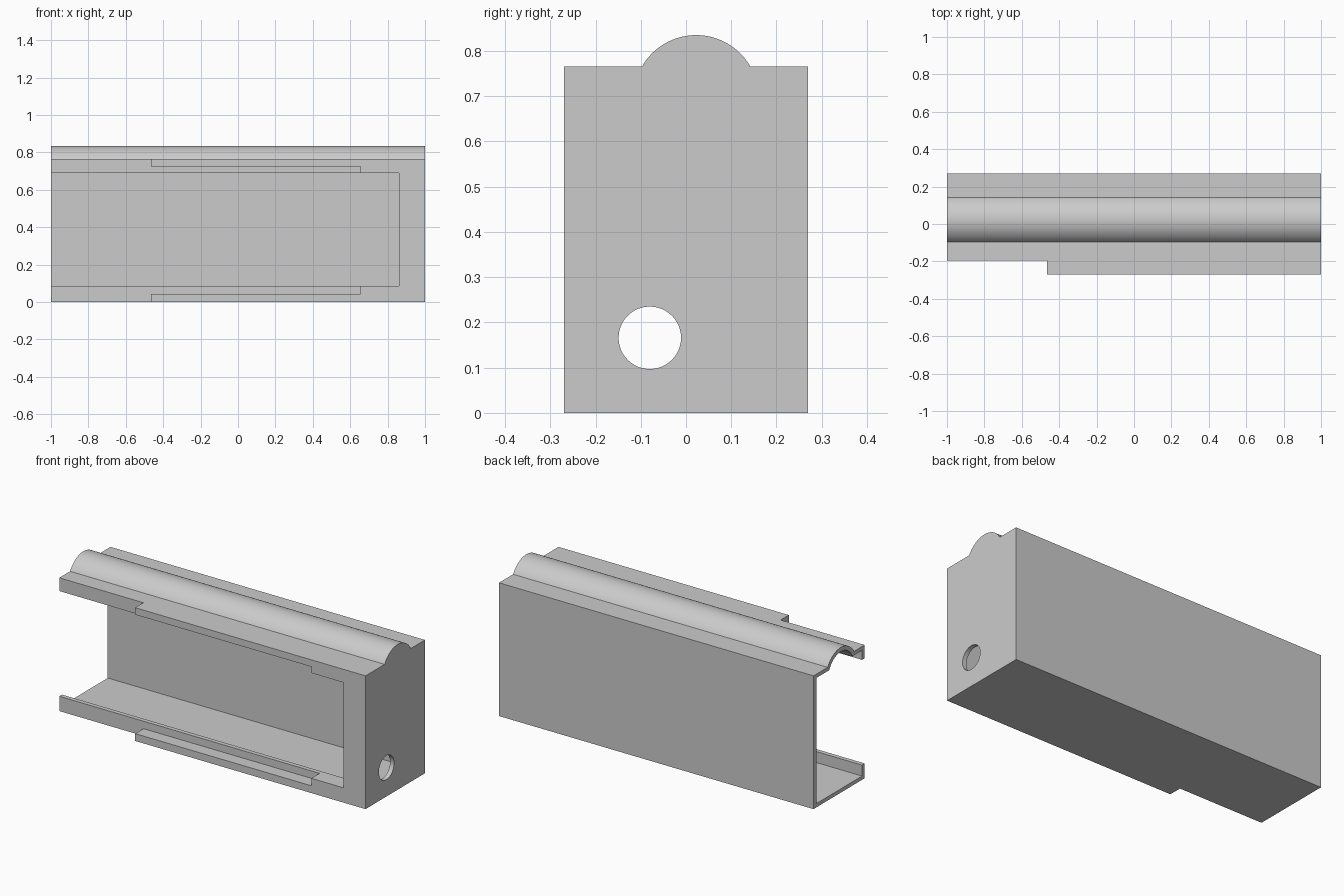
import bpy, bmesh, math

cube = bpy.data.objects.get("Cube")
if cube:
    bpy.data.objects.remove(cube, do_unlink=True)

grey = bpy.data.materials.new("light_grey")
grey.use_nodes = True
colour = (0.6, 0.6, 0.6, 1)
grey.diffuse_color = colour
grey.node_tree.nodes["Principled BSDF"].inputs["Base Color"].default_value = colour


def extrude_x(name, outline, x0, x1):
    """Solid made by sweeping a (y, z) outline from x0 to x1."""
    bm = bmesh.new()
    face = bm.faces.new([bm.verts.new((x0, y, z)) for y, z in outline])
    swept = bmesh.ops.extrude_face_region(bm, geom=[face])["geom"]
    verts = [v for v in swept if isinstance(v, bmesh.types.BMVert)]
    bmesh.ops.translate(bm, verts=verts, vec=(x1 - x0, 0, 0))
    bmesh.ops.recalc_face_normals(bm, faces=bm.faces)
    mesh = bpy.data.meshes.new(name)
    bm.to_mesh(mesh)
    bm.free()
    mesh.materials.append(grey)
    obj = bpy.data.objects.new(name, mesh)
    bpy.context.collection.objects.link(obj)
    return obj


def rect(y0, y1, z0, z1):
    return [(y0, z0), (y1, z0), (y1, z1), (y0, z1)]


def arc(cy, cz, r, a0, a1, n):
    return [(cy + r * math.cos(a0 + (a1 - a0) * i / n),
             cz + r * math.sin(a0 + (a1 - a0) * i / n)) for i in range(n + 1)]


def domed(y0, y1, z0, z1, r):
    """Rectangle with a round ridge rising from its top edge."""
    cy, cz = 0.0225, 0.697
    a = math.asin((z1 - cz) / r)
    return [(y0, z0), (y1, z0), (y1, z1)] + arc(cy, cz, r, a, math.pi - a, 40) + [(y0, z1)]


WALL, FRONT, STEP = 0.025, -0.27, -0.195
housing = extrude_x("housing", domed(FRONT, 0.27, 0, 0.766, 0.138), -1, 1)

# Hollow, open end, lid recess, front window and cable hole
cutters = [
    extrude_x("cavity", domed(STEP + WALL, 0.27 - WALL, 0.022, 0.744, 0.114), -1.2, 1 - WALL),
    extrude_x("end_step", rect(-0.4, STEP, -0.1, 0.9), -1.2, -0.465),
    extrude_x("lid_recess", rect(-0.4, STEP, 0.042, 0.726), -1.2, 0.655),
    extrude_x("front_window", rect(-0.4, 0, 0.085, 0.69), -1.2, 0.86),
    extrude_x("cable_hole", arc(-0.08, 0.166, 0.069, 0, math.tau * 47 / 48, 47), 0.9, 1.1),
]
for cutter in cutters:
    cutter.hide_render = True
    mod = housing.modifiers.new(cutter.name, "BOOLEAN")
    mod.operation, mod.solver, mod.object = "DIFFERENCE", "EXACT", cutter

# Bake the cuts and drop the cutters
graph = bpy.context.evaluated_depsgraph_get()
result = bpy.data.meshes.new_from_object(housing.evaluated_get(graph))
housing.modifiers.clear()
housing.data = result
for cutter in cutters:
    bpy.data.objects.remove(cutter, do_unlink=True)

bpy.ops.object.select_all(action="DESELECT")
housing.select_set(True)
bpy.context.view_layer.objects.active = housing
bpy.ops.object.shade_smooth_by_angle(angle=math.radians(25))
